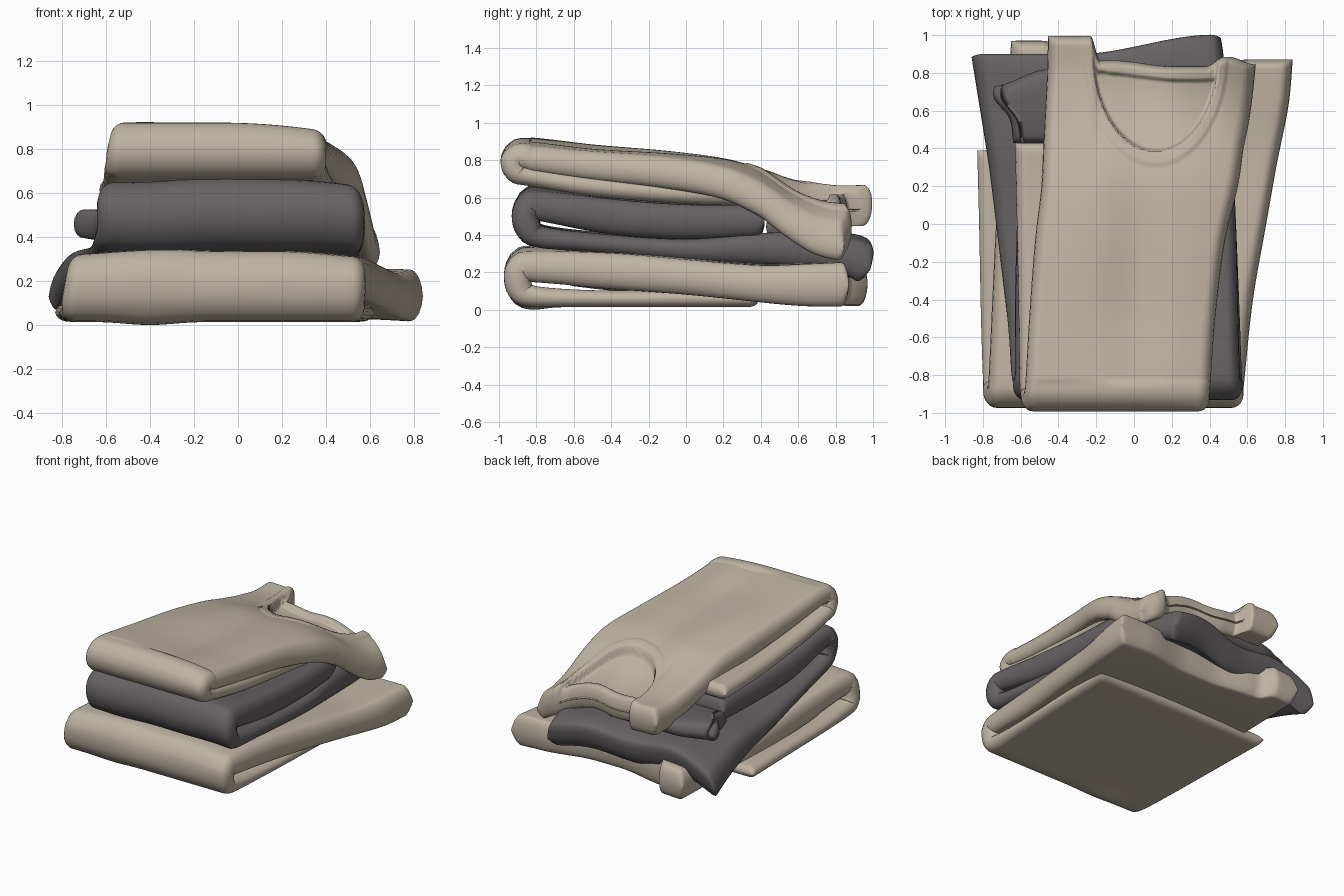
import bpy, bmesh, math
from mathutils import Vector


def material(name, rgb):
    m = bpy.data.materials.new(name)
    m.diffuse_color = (*rgb, 1)
    return m


beige = material("beige_cotton", (0.52, 0.455, 0.362))
grey = material("charcoal_cotton", (0.135, 0.122, 0.128))


def smooth(a, b, v):
    t = min(1, max(0, (v - a) / (b - a)))
    return t * t * (3 - 2 * t)


def spline(pts, steps):
    """Catmull-Rom interpolation of station rows."""
    out = []
    for i in range(len(pts) - 1):
        p0, p1 = pts[max(i - 1, 0)], pts[i]
        p2, p3 = pts[i + 1], pts[min(i + 2, len(pts) - 1)]
        n = max(4, int(steps * math.hypot(p2[0] - p1[0], p2[1] - p1[1])))
        for k in range(n):
            t = k / n
            out.append([0.5 * (2 * b + (c - a) * t + (2 * a - 5 * b + 4 * c - d) * t * t
                               + (3 * b - a - 3 * c + d) * t ** 3)
                        for a, b, c, d in zip(p0, p1, p2, p3)])
    return out + [list(pts[-1])]


def cloth(name, mat, stations, shape, steps=45, cols=40, soft=0.06):
    """Loft a padded sheet along stations: y, z, half thickness, left x, right x,
    left droop, right droop."""
    rows = spline(stations, steps)
    # rounded ends: extra rows close to both tips
    dist = [0]
    for a, b in zip(rows, rows[1:]):
        dist.append(dist[-1] + math.hypot(b[0] - a[0], b[1] - a[1]))
    total = dist[-1]
    extra = [0.002, 0.008, 0.02, 0.035]
    want = sorted(dist + extra + [total - e for e in extra])

    def at(d):
        i = max(k for k in range(len(dist) - 1) if dist[k] <= d + 1e-9)
        t = (d - dist[i]) / (dist[i + 1] - dist[i])
        r = [p + (q - p) * t for p, q in zip(rows[i], rows[i + 1])]
        a, b = rows[max(i - 1, 0)], rows[min(i + 2, len(rows) - 1)]
        return r, Vector((b[0] - a[0], b[1] - a[1])).normalized()

    verts, faces = [], []
    edge = [0, 0.004, 0.015, 0.03, 0.045]
    count = cols + 1 + 2 * len(edge)
    ring = 2 * count - 2
    for d in want:
        (y, z, h, xl, xr, dl, dr), tan = at(d)
        e = min(d, total - d)
        h *= max(0.1, math.sqrt(max(0, 1 - (1 - min(1, e / 0.05)) ** 2)))
        xs = [xl + v for v in edge]
        xs += [xl + soft + (xr - xl - 2 * soft) * k / cols for k in range(cols + 1)]
        xs += [xr - v for v in reversed(edge)]

        def put(x, side):
            g = min(x - xl, xr - x)
            hh = h * math.sqrt(max(0, 1 - (1 - min(1, g / soft)) ** 2)) * side
            t = 2 * (x - xl) / (xr - xl) - 1
            droop = dr * max(0, t) ** 2 + dl * max(0, -t) ** 2
            verts.append(shape(x, y - tan.y * hh, z + tan.x * hh + droop, side, d / total))

        for x in xs:
            put(x, 1)
        for x in reversed(xs[1:-1]):
            put(x, -1)
    n = len(want)
    for r in range(n - 1):
        for c in range(ring):
            c2 = (c + 1) % ring
            faces.append((r * ring + c, r * ring + c2, (r + 1) * ring + c2, (r + 1) * ring + c))
    # strips closing both tips
    for base in (0, (n - 1) * ring):
        for c in range(count - 1):
            q = [base + c, base + c + 1, base + (ring - c - 1) % ring, base + (ring - c) % ring]
            faces.append(tuple(dict.fromkeys(q)))
    me = bpy.data.meshes.new(name)
    me.from_pydata(verts, [], faces)
    me.validate()
    me.materials.append(mat)
    bpy.context.collection.objects.link(bpy.data.objects.new(name, me))
    bm = bmesh.new()
    bm.from_mesh(me)
    bmesh.ops.recalc_face_normals(bm, faces=bm.faces)
    bm.to_mesh(me)
    bm.free()
    me.shade_smooth()


def ripple(x, y, k):
    return 0.005 * math.sin(5 * x + 3 * y + k) + 0.003 * math.sin(11 * x - 4 * y + 2 * k)


# Bottom shirt: short flap underneath, long layer on top
def bottom_shape(x, y, z, side, s):
    if s > 0.45 and y > 0.3:
        end = 0.97 - 0.10 * smooth(-0.46, -0.40, x) - 0.06 * smooth(-0.4, 0, x) * smooth(0.6, 0.2, x)
        y = 0.3 + (y - 0.3) * (end - 0.3) / 0.67
    if z > 0.13:
        z += ripple(x, y, 1)
    sag = 0.015 * math.exp(-((x + 0.4) / 0.15) ** 2 - ((y + 0.83) / 0.1) ** 2)
    return x, y, max(z, 0.015) - sag * smooth(0.1, 0.03, z)


cloth("bottom_shirt", beige, [
    (0.39, 0.058, 0.042, -0.83, 0.62, 0, 0), (0, 0.06, 0.045, -0.82, 0.61, 0, 0),
    (-0.5, 0.06, 0.045, -0.81, 0.59, 0, 0), (-0.82, 0.072, 0.057, -0.80, 0.575, 0, 0),
    (-0.885, 0.105, 0.068, -0.80, 0.575, 0, 0), (-0.90, 0.17, 0.073, -0.79, 0.58, 0, 0),
    (-0.885, 0.235, 0.075, -0.78, 0.58, -.01, -.02), (-0.82, 0.262, 0.082, -0.77, 0.585, -.03, -.04),
    (-0.4, 0.215, 0.095, -0.75, 0.63, -.02, -.01), (0, 0.185, 0.095, -0.73, 0.70, -.02, -.01),
    (0.4, 0.165, 0.098, -0.70, 0.77, -.02, -.03), (0.7, 0.155, 0.11, -0.67, 0.82, -.02, -.03),
    (0.97, 0.15, 0.115, -0.65, 0.84, -.02, -.02)], bottom_shape)


# Middle shirt: long layer underneath, short flap on top
def middle_shape(x, y, z, side, s):
    if s < 0.45 and y > 0.3:
        end = 0.885 + 0.10 * smooth(-0.3, 0.42, x)
        y = 0.3 + (y - 0.3) * (end - 0.3) / 0.7
        z += 0.025 * math.sin(9 * x) * smooth(0.5, 0.95, y)
    return x, y, z + ripple(x, y, 3)


cloth("middle_shirt", grey, [
    (1.0, 0.25, 0.11, -0.86, 0.46, -.10, -.02), (0.85, 0.295, 0.10, -0.84, 0.48, -.12, 0),
    (0.4, 0.325, 0.085, -0.78, 0.52, -.09, 0), (0, 0.325, 0.06, -0.73, 0.54, -.05, 0),
    (-0.5, 0.36, 0.052, -0.67, 0.56, -.02, 0), (-0.78, 0.395, 0.058, -0.65, 0.57, 0, -.01),
    (-0.84, 0.435, 0.068, -0.64, 0.575, 0, -.01), (-0.86, 0.50, 0.072, -0.64, 0.575, 0, -.01),
    (-0.84, 0.565, 0.072, -0.64, 0.57, -.01, -.02), (-0.78, 0.585, 0.08, -0.63, 0.56, -.02, -.04),
    (-0.4, 0.51, 0.094, -0.63, 0.55, -.01, -.01), (0, 0.478, 0.092, -0.62, 0.54, 0, 0),
    (0.42, 0.475, 0.085, -0.61, 0.52, 0, 0)], middle_shape)

# Loose sleeve tucked on the middle shirt
cloth("middle_sleeve", grey, [
    (0.43, 0.43, 0.07, -0.64, 0.1, 0, 0), (0.56, 0.45, 0.07, -0.66, 0.1, 0, 0),
    (0.66, 0.46, 0.065, -0.74, 0.1, 0, 0), (0.73, 0.46, 0.055, -0.74, 0.1, -.01, 0)],
    lambda x, y, z, side, s: (x, y + 0.09 * smooth(-0.75, -0.45, x) * smooth(0.6, 0.73, y), z),
    cols=24, soft=0.04)


# Top shirt: short flap underneath, long layer on top with a scooped neck
def top_shape(x, y, z, side, s):
    if s > 0.45:
        if y > 0.4:
            end = 0.995 - 0.13 * smooth(-0.23, -0.18, x) - 0.03 * smooth(-0.1, 0.2, x)
            end += 0.05 * smooth(0.38, 0.48, x) - 0.04 * smooth(0.5, 0.64, x)
            y = 0.4 + (y - 0.4) * (end - 0.4) / 0.6
        z += ripple(x, y, 5) - 0.026 * math.exp(-((x - 0.02) / 0.14) ** 2)
        if side > 0 and y > 0.2:
            r = math.hypot((x - 0.115) / 0.335, max(0, 0.9 - y) / 0.52)
            back_band = smooth(0.775, 0.79, y + 0.12 * x - 0.3 * max(0, x - 0.1) ** 2)
            z -= 0.065 * smooth(1.0, 0.965, r) * (1 - 0.5 * back_band)
            # ribbed collar strip around the neck
            z += 0.010 * smooth(0.96, 1.0, r) * smooth(1.16, 1.10, r)
    return x, y, z


cloth("top_shirt", beige, [
    (0.43, 0.615, 0.055, -0.63, 0.50, 0, 0), (0, 0.622, 0.055, -0.62, 0.45, 0, 0),
    (-0.5, 0.662, 0.054, -0.61, 0.42, 0, 0), (-0.84, 0.715, 0.052, -0.605, 0.40, 0, 0),
    (-0.905, 0.735, 0.06, -0.60, 0.40, 0, 0), (-0.925, 0.79, 0.067, -0.595, 0.40, 0, -.01),
    (-0.905, 0.835, 0.068, -0.585, 0.40, 0, -.03), (-0.84, 0.848, 0.07, -0.575, 0.405, 0, -.04),
    (-0.5, 0.798, 0.078, -0.555, 0.43, 0, -.03), (-0.1, 0.768, 0.085, -0.525, 0.48, -.02, -.05),
    (0.2, 0.735, 0.085, -0.49, 0.55, -.03, -.08), (0.4, 0.675, 0.085, -0.48, 0.58, -.02, -.11),
    (0.6, 0.605, 0.09, -0.47, 0.61, 0, -.16), (0.8, 0.56, 0.10, -0.46, 0.63, 0, -.20),
    (1.0, 0.55, 0.105, -0.455, 0.645, .01, -.22)], top_shape, steps=85, cols=110)
